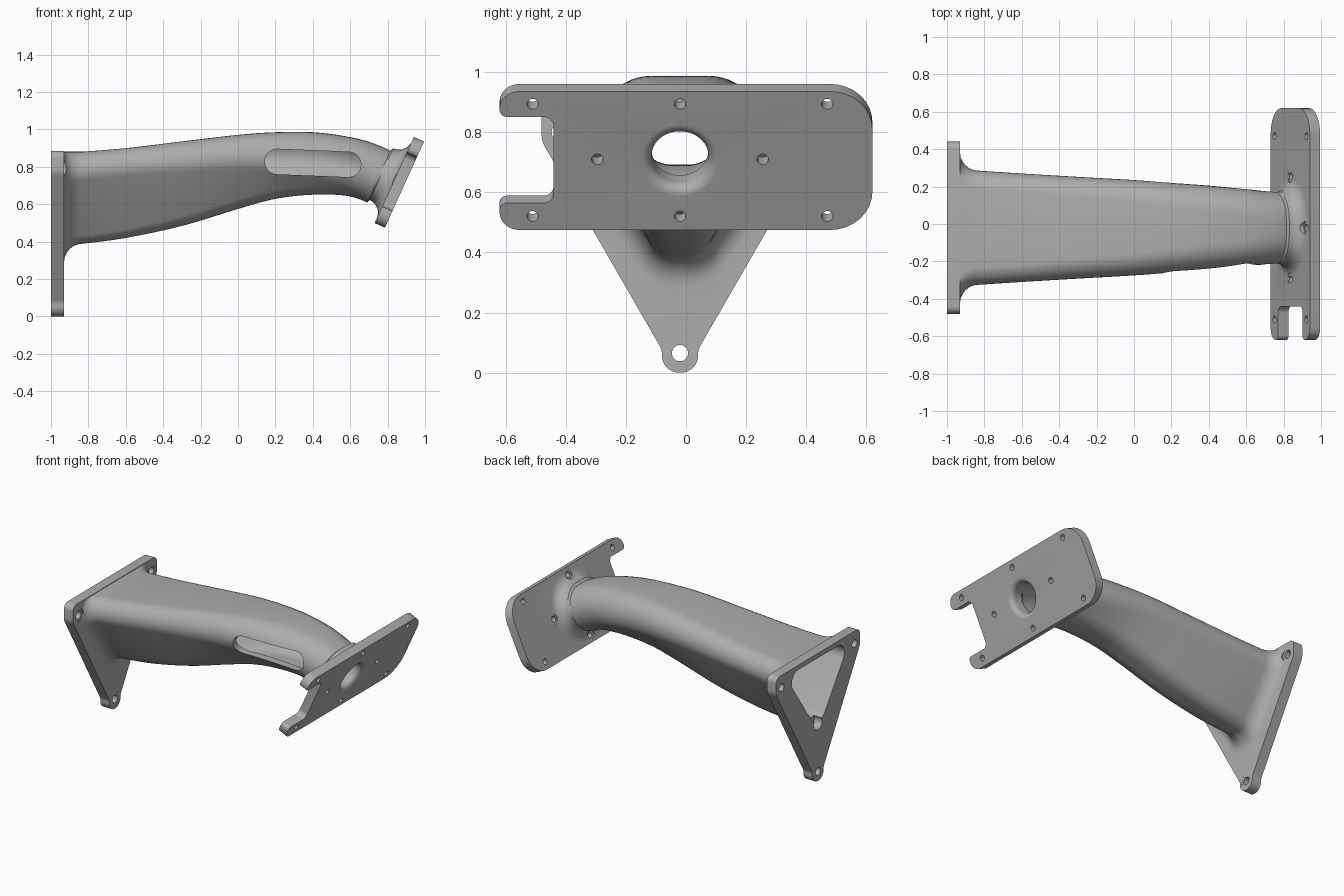
import bpy, bmesh, math
from mathutils import Matrix, Vector

cube = bpy.data.objects.get("Cube")
if cube:
    bpy.data.objects.remove(cube)

TILT = 0.427      # lean of the mount plate
MID = -0.02       # y of the arm's plane of symmetry
WALL = 0.04

metal = bpy.data.materials.new("grey metal")
metal.use_nodes = True
grey = (0.42, 0.42, 0.42, 1)
metal.diffuse_color = grey
metal.node_tree.nodes["Principled BSDF"].inputs["Base Color"].default_value = grey


def frame(x, z, tilt=0, y=MID):
    """Local u = across, v = up, n = along the arm."""
    s, c = math.sin(tilt), math.cos(tilt)
    return Matrix(((0, s, c, x), (1, 0, 0, y), (0, c, -s, z), (0, 0, 0, 1)))


def skin(name, rings):
    """Closed solid through rings of equal point count."""
    bm = bmesh.new()
    loops = [[bm.verts.new(p) for p in ring] for ring in rings]
    count = len(loops[0])
    for a, b in zip(loops, loops[1:]):
        for i in range(count):
            j = (i + 1) % count
            bm.faces.new((a[i], a[j], b[j], b[i]))
    bm.faces.new(loops[0])
    bm.faces.new(loops[-1])
    bmesh.ops.recalc_face_normals(bm, faces=bm.faces)
    mesh = bpy.data.meshes.new(name)
    bm.to_mesh(mesh)
    bm.free()
    mesh.materials.append(metal)
    obj = bpy.data.objects.new(name, mesh)
    bpy.context.collection.objects.link(obj)
    return obj


def prism(name, outline, mat, n0, n1):
    return skin(name, [[mat @ Vector((u, v, n)) for u, v in outline] for n in (n0, n1)])


def rounded(corners, steps=8):
    """Polygon of (u, v, radius) corners with filleted corners."""
    out = []
    for i, (u, v, r) in enumerate(corners):
        p = Vector((u, v))
        a = (Vector(corners[i - 1][:2]) - p).normalized()
        b = (Vector(corners[(i + 1) % len(corners)][:2]) - p).normalized()
        half = a.angle(b) / 2
        centre = p + (a + b).normalized() * r / math.sin(half)
        start = p + a * r / math.tan(half) - centre
        end = p + b * r / math.tan(half) - centre
        sweep = start.angle_signed(end)
        for k in range(steps + 1):
            q = start.copy()
            q.rotate(Matrix.Rotation(-sweep * k / steps, 2))
            out.append(centre + q)
    return out


def circle(u, v, r, n=32):
    return [(u + r * math.cos(math.tau * k / n), v + r * math.sin(math.tau * k / n))
            for k in range(n)]


def section(x, z, tilt, w, h, r1, r2, b, steps=12):
    """Rounded triangular ring: two shoulder arcs and two keel arcs."""
    top, low = Vector((w - r1, h - r1)), Vector((b, r2 - h))
    d = top - low
    ratio = max(-1, min(1, (r2 - r1) / d.length))
    theta = math.atan2(d.y, d.x) - math.acos(ratio)
    half = []
    for c, r, a0, a1 in ((top, r1, math.pi / 2, theta), (low, r2, theta, -math.pi / 2)):
        for k in range(steps + 1):
            a = a0 + (a1 - a0) * k / steps
            half.append((c.x + r * math.cos(a), c.y + r * math.sin(a)))
    if b < 0.001:
        half[-1] = (0.0005, half[-1][1])
    ring = half + [(-u, v) for u, v in reversed(half)]
    m = frame(x, z, tilt)
    return [m @ Vector((u, v, 0)) for u, v in ring]


def smooth(rows, steps=5):
    """Catmull-Rom interpolation of station rows."""
    out = []
    for i in range(len(rows) - 1):
        quad = [Vector(rows[max(0, min(len(rows) - 1, i + k))]) for k in (-1, 0, 1, 2)]
        for k in range(steps):
            t = k / steps
            a, b, c, d = quad
            out.append(tuple(b + (c - a) * t / 2 + (a * 2 - b * 5 + c * 4 - d) * t**2 / 2
                             + (b * 3 - a - c * 3 + d) * t**3 / 2))
    return out + [tuple(rows[-1])]


def combine(target, tool, operation):
    mod = target.modifiers.new("join", 'BOOLEAN')
    mod.operation, mod.solver, mod.object = operation, 'EXACT', tool
    bpy.context.view_layer.objects.active = target
    bpy.ops.object.modifier_apply(modifier=mod.name)
    bpy.data.objects.remove(tool)


# Arm stations: x, z, tilt, half width, half height, shoulder, keel radius, keel offset
body = smooth([
    (-0.83, 0.635, 0, 0.305, 0.246, 0.10, 0.10, 0.02),
    (-0.60, 0.660, 0, 0.290, 0.240, 0.10, 0.10, 0.03),
    (-0.30, 0.710, 0, 0.272, 0.226, 0.11, 0.11, 0.03),
    (0.00, 0.773, 0, 0.255, 0.198, 0.12, 0.12, 0.03),
    (0.20, 0.807, 0, 0.240, 0.178, 0.13, 0.13, 0.03),
    (0.40, 0.818, 0.03, 0.225, 0.167, 0.14, 0.14, 0.03),
    (0.58, 0.803, 0.20, 0.208, 0.157, 0.145, 0.145, 0.03),
    (0.69, 0.775, 0.35, 0.197, 0.153, 0.15, 0.15, 0.03),
    (0.762, 0.763 - 0.02, TILT, 0.192, 0.152, 0.15, 0.15, 0.03)])
axis = Vector((math.cos(TILT), 0, -math.sin(TILT)))
face = Vector((0.89, 0, 0.705))          # centre of the mount plate's outer face
THICK = 0.06


def base_flare(x, e):
    _, z, t, w, h, r1, r2, b = body[0]
    return (x, z - e / 2, t, w + e, h + e / 2, r1 + e / 4, r2 + e / 2, b)


def end_ring(depth, e):
    _, _, t, w, h, r1, r2, b = body[-1]
    p = face - axis * depth
    return (p.x, p.z, t, w + e, h + e, r1 + e, r2 + e, b)


# Arm with fillets running into both plates
R, Q = 0.10, 0.075
angles = [math.pi / 2 * k / 8 for k in range(9)]
start = [base_flare(-0.97, R)] + [
    base_flare(-0.93 + R * (1 - math.cos(a)), R * (1 - math.sin(a))) for a in angles]
finish = [end_ring(THICK + Q * (1 - math.sin(a)), Q * (1 - math.cos(a))) for a in angles]
finish.append(end_ring(0.03, Q))
bracket = skin("bracket", [section(*s) for s in start[:-1] + body[:-1] + finish])

# Triangular wall flange
side = [(0.46, 0.885, 0.04), (0.46, 0.77, 0.08), (0.06, 0.076, 0.06), (0.06, 0, 0.057)]
outline = rounded(side + [(-u, v, r) for u, v, r in reversed(side)])
base = frame(-1, 0)
combine(bracket, prism("wall_flange", outline, base, 0, 0.07), 'UNION')

# Tilted mount plate with a notched end
mount = frame(face.x, face.z, TILT, 0)
outline = rounded([(0.62, 0.253, 0.14), (0.62, -0.253, 0.14),
                   (-0.62, -0.253, 0.065), (-0.62, -0.155, 0.025),
                   (-0.44, -0.155, 0.035), (-0.44, 0.16, 0.035),
                   (-0.62, 0.16, 0.025), (-0.62, 0.253, 0.065)])
combine(bracket, prism("mount_plate", outline, mount, -THICK, 0), 'UNION')

# Hollow interior ending in a flared round bore
inner = [(x, z, t, w - WALL, h - WALL, r1 - WALL, r2 - WALL, b)
         for x, z, t, w, h, r1, r2, b in body[:-1]]
_, z, t, w, h, r1, r2, b = inner[0]
opening = [(x, z, t, w + e, h + e / 2, r1 + e / 2, r2, b)
           for x, e in ((-1.03, 0.025), (-0.95, 0.02))]


def bore(depth, r):
    p = face - axis * depth
    return (p.x, p.z, TILT, r, r, r - 0.001, r - 0.001, 0)


F = 0.035
flare = [bore(0.09, 0.095)] + [
    bore(F * (1 - math.sin(a)), 0.095 + F * (1 - math.cos(a))) for a in angles]
flare.append(bore(-0.03, 0.095 + F))
combine(bracket, skin("interior", [section(*s) for s in opening + inner + flare]),
        'DIFFERENCE')

# Side slot through the right-hand wall
slot = rounded([(u, v, 0.066) for u, v in
                ((-0.257, -0.067), (-0.257, 0.067), (0.257, 0.067), (0.257, -0.067))])
turn = Matrix.Translation((0.4, -0.1, 0.82)) @ Matrix.Rotation(0.04, 4, 'Y') \
    @ Matrix.Rotation(math.pi / 2, 4, 'X')
combine(bracket, prism("slot", slot, turn, 0, 0.4), 'DIFFERENCE')

# Flange bolt holes, their spot faces and the pocket under the opening
for u, v in ((-0.4, 0.8), (0.4, 0.8), (0, 0.065)):
    combine(bracket, prism("hole", circle(u, v, 0.027), base, -0.1, 0.2), 'DIFFERENCE')
    combine(bracket, prism("spot", circle(u, v, 0.045), base, 0.069, 0.16), 'DIFFERENCE')
combine(bracket, prism("pocket", circle(0, 0.4, 0.045), base, -0.1, 0.06), 'DIFFERENCE')

# Mount plate bolt holes, with spot faces where they meet the fillet
bolts = [(u, v) for u in (-0.51, MID, 0.47) for v in (-0.203, 0.207)]
for u, v in bolts + [(-0.295, 0.005), (0.255, 0.005)]:
    combine(bracket, prism("hole", circle(u, v, 0.019), mount, -0.2, 0.1), 'DIFFERENCE')
    if abs(u) < 0.4:
        combine(bracket, prism("spot", circle(u, v, 0.034), mount, -0.15, -THICK + 0.001),
                'DIFFERENCE')

bpy.ops.object.select_all(action='DESELECT')
bracket.select_set(True)
bpy.context.view_layer.objects.active = bracket
bpy.ops.object.shade_smooth_by_angle(angle=math.radians(32))
